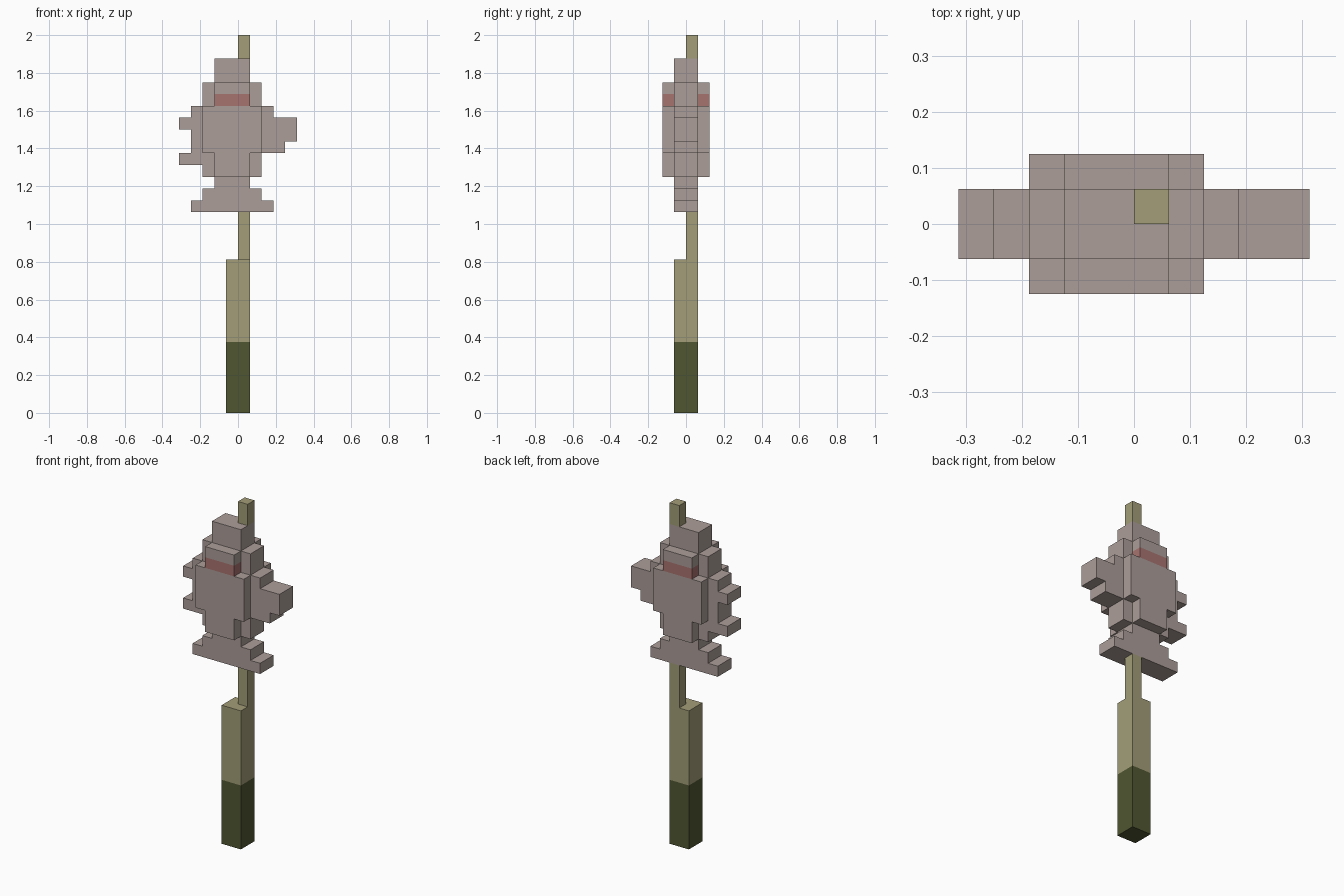
import bpy, bmesh

if "Cube" in bpy.data.objects:
    bpy.data.objects.remove(bpy.data.objects["Cube"])

U = 1 / 16  # one block of the grid


def material(name, rgb):
    m = bpy.data.materials.new(name)
    lin = [((c / 255 + 0.055) / 1.055) ** 2.4 for c in rgb]
    m.diffuse_color = (*lin, 1)
    m.use_nodes = True
    m.node_tree.nodes["Principled BSDF"].inputs["Base Color"].default_value = m.diffuse_color
    return m


GREY = material("warm grey", (172, 158, 153))
RED = material("dull red", (167, 115, 112))
STRAW = material("straw", (163, 157, 120))
OLIVE = material("dark olive", (80, 86, 50))


def stepped_slab(name, z, rows, y0, y1, mats, band=None):
    """Extrude a stacked-row outline (top, left, right) from y0 to y1.
    Faces between the two band heights get the second material."""
    left, right = [], []
    for top, a, b in rows:
        left += [(a, z), (a, top)]
        right += [(b, z), (b, top)]
        z = top
    outline = list(dict.fromkeys(right + left[::-1]))
    bm = bmesh.new()
    face = bm.faces.new([bm.verts.new((x * U, y0 * U, h * U)) for x, h in outline])
    new = bmesh.ops.extrude_face_region(bm, geom=[face])["geom"]
    bmesh.ops.translate(bm, vec=(0, (y1 - y0) * U, 0),
                        verts=[v for v in new if isinstance(v, bmesh.types.BMVert)])
    if band:
        for h in band:
            bmesh.ops.bisect_plane(bm, geom=bm.verts[:] + bm.edges[:] + bm.faces[:],
                                   plane_co=(0, 0, h * U), plane_no=(0, 0, 1))
        for f in bm.faces:
            h = f.calc_center_median().z / U
            f.material_index = int(band[0] + 0.01 < h < band[1] - 0.01
                                   or h < 0.01 and band[0] == 0)
    bmesh.ops.recalc_face_normals(bm, faces=bm.faces[:])
    mesh = bpy.data.meshes.new(name)
    bm.to_mesh(mesh)
    bm.free()
    for m in mats:
        mesh.materials.append(m)
    ob = bpy.data.objects.new(name, mesh)
    bpy.context.collection.objects.link(ob)


# Stem: thick lower part with a dark foot, thin part, and tip above the body
stem = [STRAW, OLIVE]
stepped_slab("lower_stem", 0, [(13, -1, 1)], -1, 1, stem, band=(0, 6))
stepped_slab("upper_stem", 13, [(17, 0, 1)], 0, 1, stem)
stepped_slab("stem_tip", 30, [(32, 0, 1)], 0, 1, stem)

# Body core: tail at the bottom, fins at the sides, snout on top
core = [(18, -4, 3), (19, -3, 2), (20, -2, 1), (21, -3, 2), (22, -5, 2), (23, -4, 4),
        (24, -4, 5), (25, -5, 5), (26, -4, 3), (28, -3, 2), (30, -2, 1)]
stepped_slab("body_core", 17, core, -1, 1, [GREY])

# Thick flanks on front and back, each with a red band
flank = [(22, -2, 1), (26, -3, 2), (28, -2, 1)]
for name, s in (("front_flank", -1), ("back_flank", 1)):
    stepped_slab(name, 20, flank, s, 2 * s, [GREY, RED], band=(26, 27))
